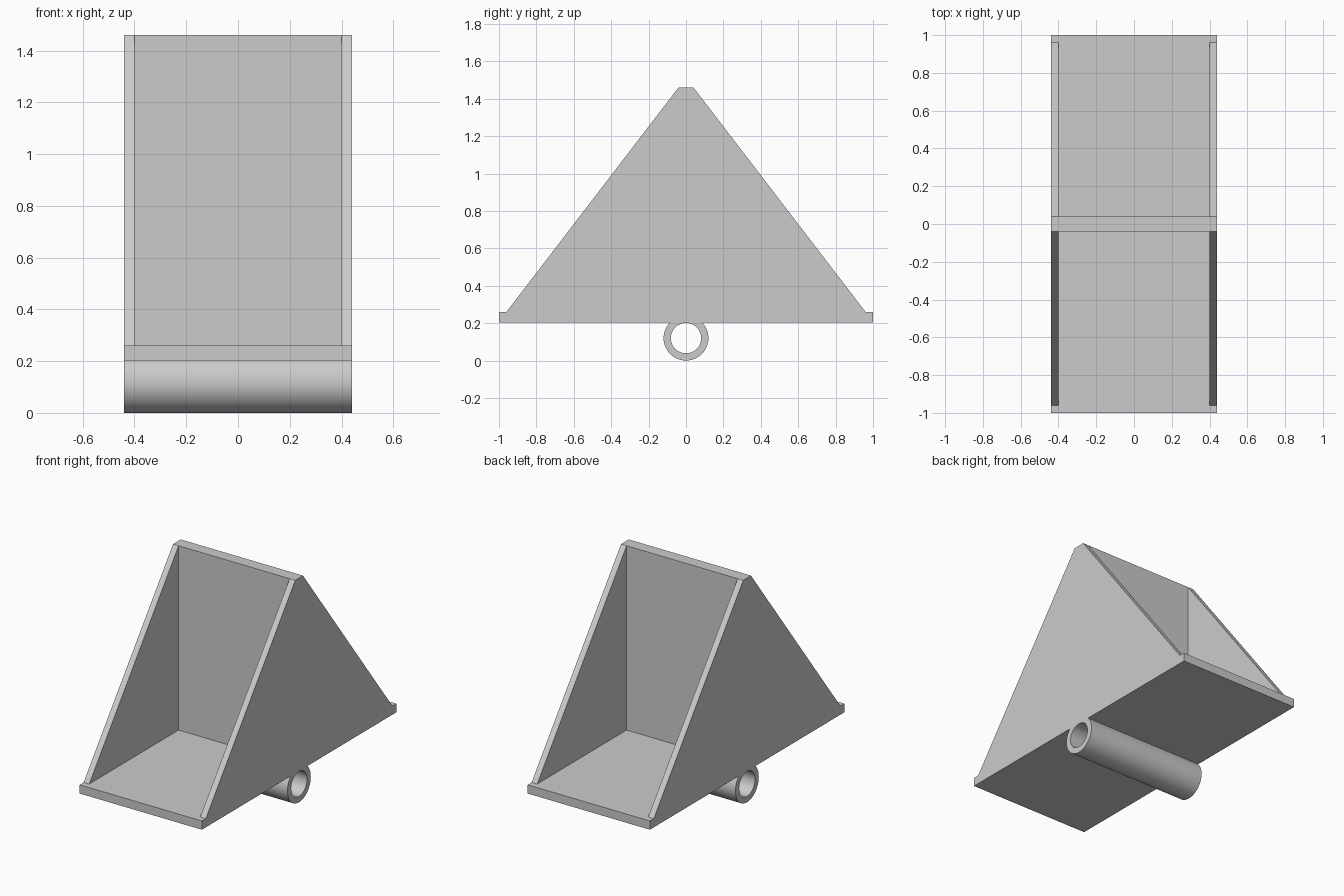
import bpy
import bmesh
import math
from mathutils import Matrix

cube = bpy.data.objects.get("Cube")
if cube:
    bpy.data.objects.remove(cube, do_unlink=True)

HALF_WIDTH = 0.44
WALL = 0.04
PLATE_BOTTOM, PLATE_TOP, PEAK = 0.203, 0.26, 1.46
TUBE_RADIUS, BORE_RADIUS = 0.12, 0.081

grey = bpy.data.materials.new("plain grey")
grey.use_nodes = True
colour = (0.6, 0.6, 0.6, 1)
grey.diffuse_color = colour
grey.node_tree.nodes["Principled BSDF"].inputs["Base Color"].default_value = colour


def finish(name, bm):
    bmesh.ops.recalc_face_normals(bm, faces=bm.faces)
    mesh = bpy.data.meshes.new(name)
    bm.to_mesh(mesh)
    bm.free()
    mesh.materials.append(grey)
    obj = bpy.data.objects.new(name, mesh)
    bpy.context.collection.objects.link(obj)
    return obj


def extrude_profile(name, points, half_width):
    """Extrude a (y, z) outline along x."""
    bm = bmesh.new()
    face = bm.faces.new([bm.verts.new((-half_width, y, z)) for y, z in points])
    moved = bmesh.ops.extrude_face_region(bm, geom=[face])["geom"]
    verts = [v for v in moved if isinstance(v, bmesh.types.BMVert)]
    bmesh.ops.translate(bm, verts=verts, vec=(2 * half_width, 0, 0))
    return finish(name, bm)


def rod(name, radius, length):
    """Round bar lying along x at the tube centre."""
    bm = bmesh.new()
    place = Matrix.Translation((0, 0, TUBE_RADIUS)) @ Matrix.Rotation(math.pi / 2, 4, "Y")
    bmesh.ops.create_cone(bm, cap_ends=True, segments=64, radius1=radius,
                          radius2=radius, depth=length, matrix=place)
    return finish(name, bm)


def combine(target, tool, operation):
    mod = target.modifiers.new(tool.name, "BOOLEAN")
    mod.operation = operation
    mod.solver = "EXACT"
    mod.object = tool
    bpy.context.view_layer.objects.active = target
    bpy.ops.object.modifier_apply(modifier=mod.name)
    bpy.data.objects.remove(tool, do_unlink=True)


# Base plate with the triangular gusset outline above it
right_half = [(1, PLATE_BOTTOM), (1, PLATE_TOP), (1 - WALL, PLATE_TOP), (WALL, PEAK)]
outline = right_half + [(-y, z) for y, z in reversed(right_half)]
bracket = extrude_profile("gusseted_bracket", outline, HALF_WIDTH)

# Front and back pockets leave two side gussets and a central wall
for side in (-1, 1):
    pocket = [(side * y, z) for y, z in
              ((WALL, PLATE_TOP), (1.2, PLATE_TOP), (1.2, 1.6), (WALL, 1.6))]
    combine(bracket, extrude_profile("pocket_cutter", pocket, HALF_WIDTH - WALL),
            "DIFFERENCE")

# Hinge tube under the plate
combine(bracket, rod("hinge_tube", TUBE_RADIUS, 2 * HALF_WIDTH), "UNION")
combine(bracket, rod("bore_cutter", BORE_RADIUS, 3 * HALF_WIDTH), "DIFFERENCE")

# Smooth round tube, sharp plate edges
bpy.ops.object.select_all(action="DESELECT")
bracket.select_set(True)
bpy.context.view_layer.objects.active = bracket
bpy.ops.object.shade_smooth_by_angle(angle=math.radians(30))
